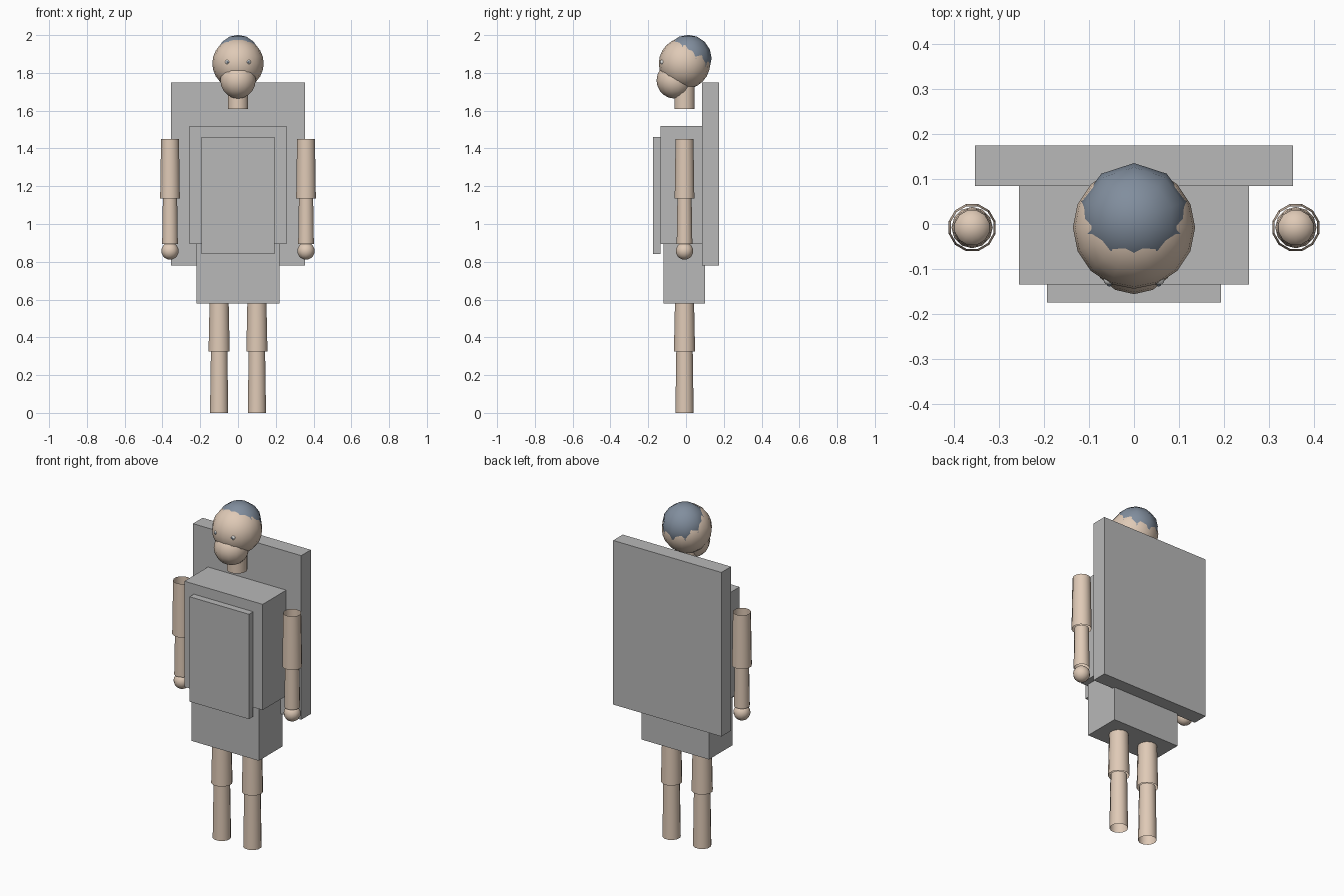
import bpy
import bmesh
from math import pi, radians
from mathutils import Matrix

cube = bpy.data.objects.get("Cube")
if cube:
    bpy.data.objects.remove(cube)


def material(name, r, g, b):
    mat = bpy.data.materials.new(name)
    mat.use_nodes = True
    mat.diffuse_color = (r, g, b, 1)
    mat.node_tree.nodes["Principled BSDF"].inputs["Base Color"].default_value = (r, g, b, 1)
    return mat


SKIN = material("skin", 0.74, 0.59, 0.47)
GREY = material("cloth grey", 0.48, 0.48, 0.48)
SLATE = material("slate hair", 0.22, 0.27, 0.34)
WHITE = material("eye white", 0.8, 0.8, 0.78)
AXIS_Y = -0.008  # shared depth of the body axis


def finish(name, bm, mat, smooth=True):
    mesh = bpy.data.meshes.new(name)
    bm.to_mesh(mesh)
    bm.free()
    mesh.materials.append(mat)
    for poly in mesh.polygons:
        poly.use_smooth = smooth
    obj = bpy.data.objects.new(name, mesh)
    bpy.context.collection.objects.link(obj)
    return obj


def box(name, half_x, y0, y1, z0, z1):
    bm = bmesh.new()
    place = Matrix.Translation((0, (y0 + y1) / 2, (z0 + z1) / 2))
    size = Matrix.Diagonal((2 * half_x, y1 - y0, z1 - z0, 1))
    bmesh.ops.create_cube(bm, size=1, matrix=place @ size)
    return finish(name, bm, GREY, False)


def tube(name, x, z0, z1, r0, r1):
    """Open-ended tapered limb section."""
    bm = bmesh.new()
    place = Matrix.Translation((x, AXIS_Y, (z0 + z1) / 2)) @ Matrix.Rotation(pi / 12, 4, "Z")
    bmesh.ops.create_cone(bm, cap_ends=False, segments=12, radius1=r0, radius2=r1,
                          depth=z1 - z0, matrix=place)
    return finish(name, bm, SKIN)


def ball(name, centre, radius, mat, segments=12, rings=10):
    bm = bmesh.new()
    bmesh.ops.create_uvsphere(bm, u_segments=segments, v_segments=rings, radius=radius,
                              matrix=Matrix.Translation(centre))
    return finish(name, bm, mat)


# Blocky clothing
box("pelvis", 0.22, -0.12, 0.10, 0.58, 0.90)
box("torso", 0.256, -0.135, 0.085, 0.895, 1.52)
box("chest_panel", 0.194, -0.175, -0.135, 0.84, 1.46)
box("back_panel", 0.354, 0.085, 0.175, 0.78, 1.75)

# Head: skull, muzzle, neck and a hair cap set up and back
tube("neck", 0, 1.61, 1.76, 0.056, 0.056)
ball("head", (0, AXIS_Y, 1.85), 0.136, SKIN, 16, 12)
ball("jaw", (0, -0.06, 1.76), 0.096, SKIN, 14, 10)
ball("hair", (0, 0.0115, 1.877), 0.124, SLATE, 10, 8)

# Paired parts
for side, s in (("left", 1), ("right", -1)):
    ball(side + "_eye", (s * 0.055, -0.123, 1.857), 0.013, WHITE)
    ball(side + "_pupil", (s * 0.055, -0.133, 1.857), 0.006, SLATE, 8, 6)
    tube(side + "_upper_arm", s * 0.36, 1.135, 1.45, 0.054, 0.049)
    tube(side + "_forearm", s * 0.36, 0.895, 1.14, 0.043, 0.039)
    ball(side + "_hand", (s * 0.36, AXIS_Y, 0.857), 0.046, SKIN)
    tube(side + "_thigh", s * 0.1, 0.325, 0.60, 0.058, 0.052)
    tube(side + "_shin", s * 0.1, 0, 0.33, 0.050, 0.045)
